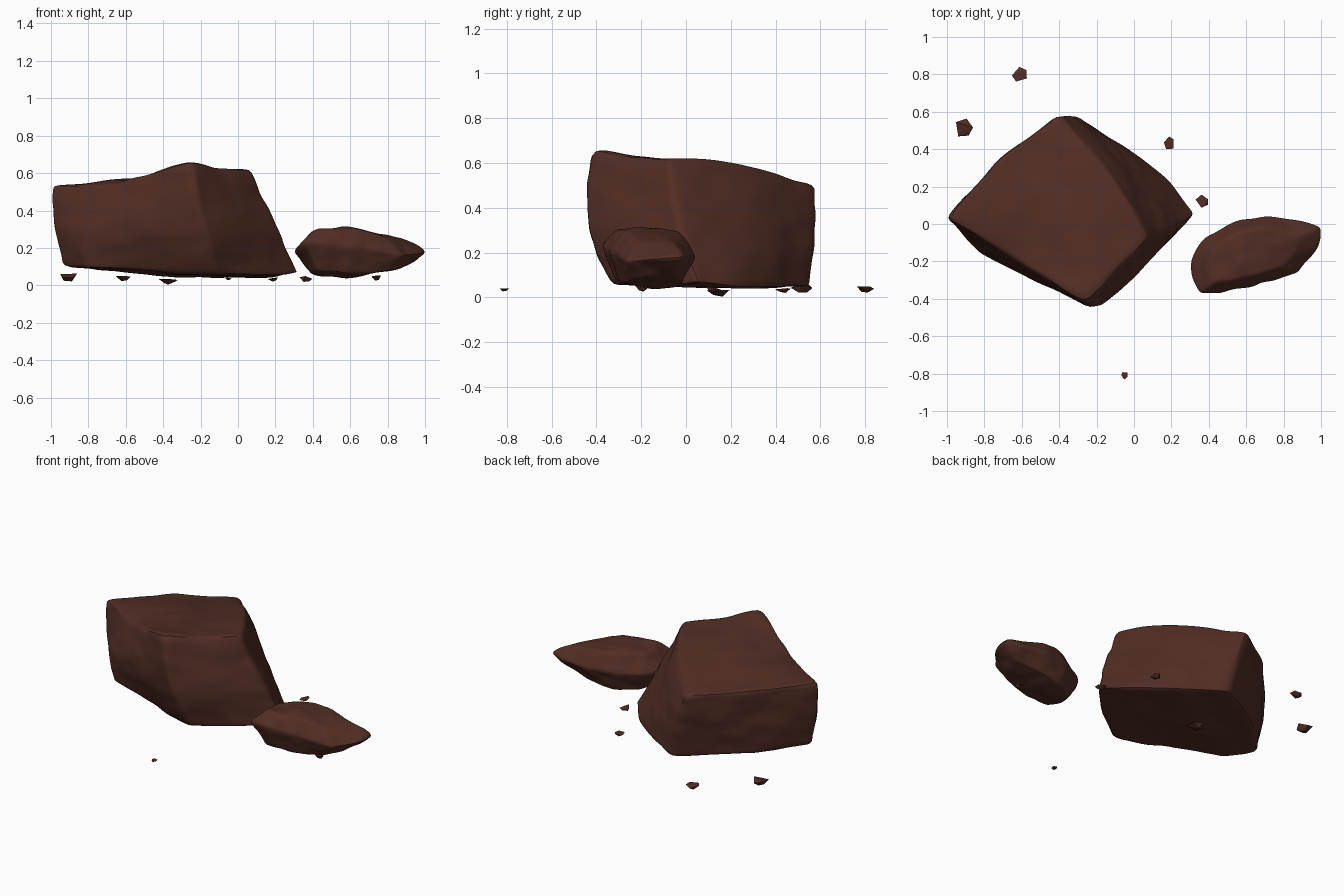
import bpy, bmesh, math, random
from mathutils import Vector, noise

if "Cube" in bpy.data.objects:
    bpy.data.objects.remove(bpy.data.objects["Cube"])

random.seed(4)
brown = bpy.data.materials.new("dark_red_brown_stone")
brown.diffuse_color = (0.084, 0.027, 0.018, 1)
brown.use_nodes = True
brown.node_tree.nodes["Principled BSDF"].inputs["Base Color"].default_value = brown.diffuse_color


def add_object(name, bm):
    bmesh.ops.recalc_face_normals(bm, faces=bm.faces[:])
    me = bpy.data.meshes.new(name)
    bm.to_mesh(me)
    bm.free()
    me.materials.append(brown)
    ob = bpy.data.objects.new(name, me)
    bpy.context.collection.objects.link(ob)
    return ob


def rock(name, rings, top, bottom, corners, creases, amount, freq):
    """Join rings (top to bottom) into a creased cage, subdivide it, roughen it."""
    bm = bmesh.new()
    cr = bm.edges.layers.float.new("crease_edge")
    vr = [[bm.verts.new(p) for p in ring] for ring in rings]
    n = len(rings[0])
    for a, b in zip(vr, vr[1:]):
        for i in range(n):
            j = (i + 1) % n
            bm.faces.new((a[i], a[j], b[j], b[i]))
    for ring, c in ((vr[0], top), (vr[-1], bottom)):
        # inner ring, then a fan, closes each end
        c = Vector(c)
        inner = [bm.verts.new(v.co.lerp(c, 0.5)) for v in ring]
        cv = bm.verts.new(c)
        for i in range(n):
            j = (i + 1) % n
            bm.faces.new((ring[i], ring[j], inner[j], inner[i]))
            bm.faces.new((inner[i], inner[j], cv))
    # sharp rims and corner edges
    for ring, crease in zip(vr, creases):
        for i in range(n):
            bm.edges.get((ring[i], ring[(i + 1) % n]))[cr] = crease
    for a, b in zip(vr, vr[1:]):
        for i in corners:
            bm.edges.get((a[i], b[i]))[cr] = 0.8
    ob = add_object(name, bm)
    sub = ob.modifiers.new("subdivide", 'SUBSURF')
    sub.levels = sub.render_levels = 4
    me = bpy.data.meshes.new_from_object(
        ob.evaluated_get(bpy.context.evaluated_depsgraph_get()))
    ob.modifiers.clear()
    # broad dents plus light layered chipping
    moves = []
    for v in me.vertices:
        p = v.co * freq
        broad = noise.noise(p)
        fine = noise.noise(Vector((p.x * 2, p.y * 2, p.z * 3)) + Vector((7, 3, 1)))
        moves.append(v.co + v.normal * amount * (broad + 0.4 * fine))
    for v, co in zip(me.vertices, moves):
        v.co = co
    ob.data = me
    bpy.ops.object.select_all(action='DESELECT')
    ob.select_set(True)
    bpy.context.view_layer.objects.active = ob
    bpy.ops.object.shade_smooth_by_angle(angle=math.radians(32))
    return ob


# large block: left, left-front, front, front-right, right, right-back, back, back-left
upper = [(-1.0, .03, .535), (-.68, -.16, .54), (-.26, -.41, .65), (-.1, -.25, .625),
         (.07, -.08, .62), (-.06, .20, .62), (-.40, .58, .495), (-.73, .36, .53)]
middle = [(-1.0, .03, .34), (-.86, -.165, .27), (-.19, -.495, .34), (.04, -.28, .30),
          (.225, -.03, .28), (.04, .33, .30), (-.31, .585, .28), (-.72, .37, .30)]
lower = [(-.94, .03, .11), (-.81, -.14, .09), (-.12, -.33, .06), (.12, -.17, .045),
         (.34, .06, .06), (.15, .28, .045), (-.28, .56, .05), (-.67, .34, .085)]
rock("large_rock", [upper, middle, lower], (-.42, .08, .585), (-.32, .1, .045),
     (0, 1, 2, 4, 6), (.8, 0, .8), 0.014, 4.0)

# small slab lying beside it, tapering to the right
rim = [(.285, -.25, .17), (.35, -.37, .23), (.5, -.375, .23), (.7, -.31, .19),
       (.88, -.265, .16), (.995, -.15, .17), (1.0, -.02, .18), (.89, .02, .18),
       (.67, .055, .18), (.45, -.01, .18), (.32, -.12, .18)]
mid = Vector((.62, -.16, .17))


def shrunk(f, z, fall):
    out = []
    for p in rim:
        q = Vector(p).lerp(mid, f)
        tilt = 0.3 * (p[2] - .17)
        out.append((q.x, q.y, z + tilt + fall * max(q.x - mid.x, (mid.x - q.x) * .3)))
    return out


rock("small_rock", [shrunk(.32, .298, -.18), rim, shrunk(.28, .045, .2)],
     (.6, -.16, .312), (.6, -.16, .035), (1, 4, 6), (.4, .5, .6), 0.014, 6.0)

# flat-faced chips scattered around: x, y, z, half-width, half-height
chips = [(-.91, .515, .042, .055, .022), (-.61, .80, .04, .042, .02),
         (-.375, .14, .027, .058, .027), (-.05, -.81, .035, .021, .008),
         (.19, .43, .035, .036, .015), (.365, .12, .035, .036, .017),
         (.74, -.20, .04, .03, .014)]
for k, (x, y, z, r, h) in enumerate(chips):
    bm = bmesh.new()
    turn = random.uniform(0, 6.28)
    for s, f, n in ((1, 1.0, 5), (-1, 0.45, 3)):
        for i in range(n):
            a = turn + i * math.tau / n + random.uniform(-.25, .25)
            w = r * f * random.uniform(.85, 1.05)
            bm.verts.new((x + w * math.cos(a), y + w * math.sin(a),
                          z + s * h * random.uniform(-.2 if s > 0 else .4, 1)))
    bmesh.ops.convex_hull(bm, input=bm.verts[:])
    add_object("stone_chip_%d" % (k + 1), bm)
